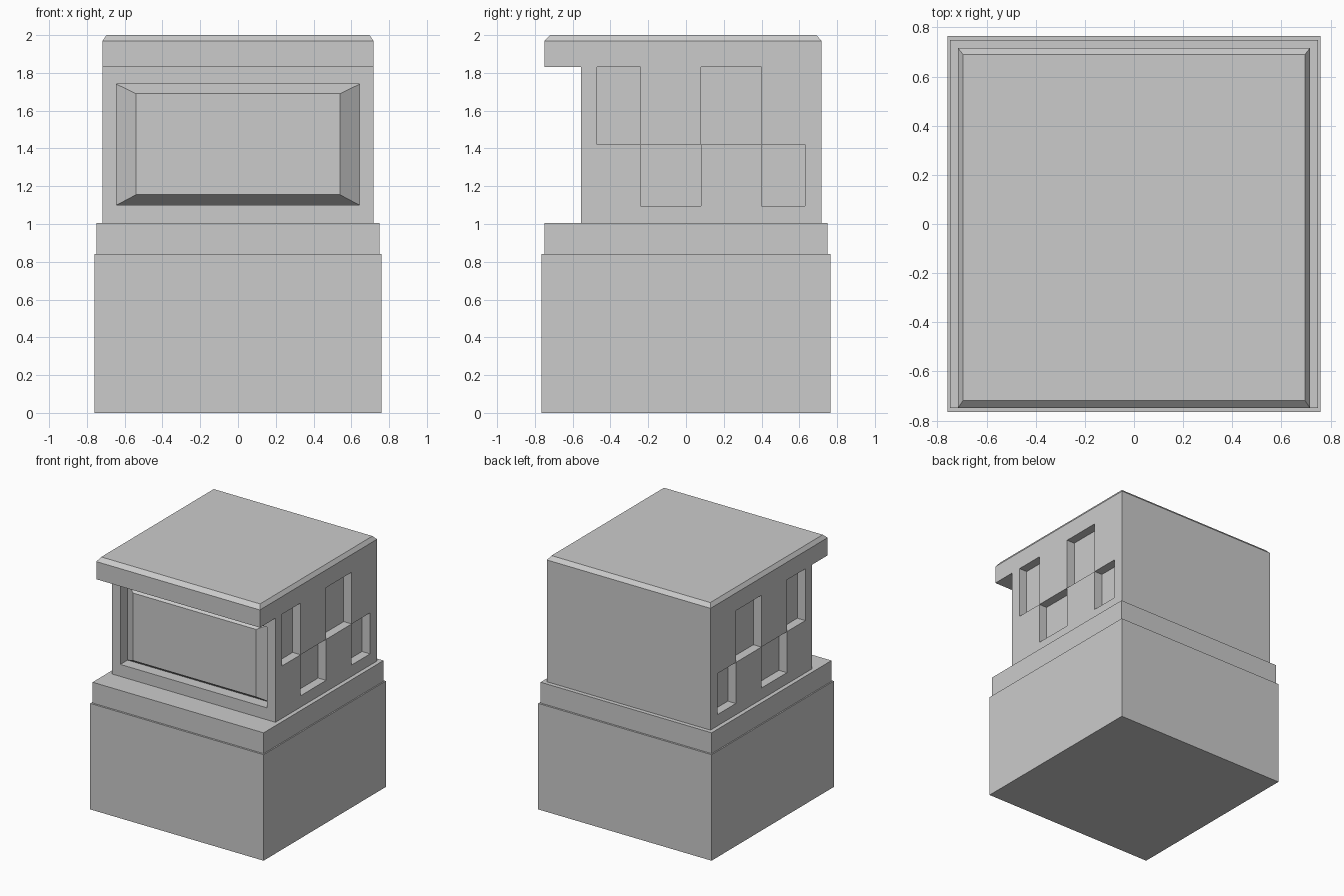
import bpy, bmesh
from mathutils import Matrix, Vector

if "Cube" in bpy.data.objects:
    bpy.data.objects.remove(bpy.data.objects["Cube"])


def finish(bm, name):
    bmesh.ops.recalc_face_normals(bm, faces=bm.faces[:])
    mesh = bpy.data.meshes.new(name)
    bm.to_mesh(mesh)
    bm.free()
    obj = bpy.data.objects.new(name, mesh)
    bpy.context.collection.objects.link(obj)
    return obj


def box(name, half_x, half_y, z0, z1):
    bm = bmesh.new()
    size = Matrix.Diagonal((2 * half_x, 2 * half_y, z1 - z0, 1))
    bmesh.ops.create_cube(bm, size=1, matrix=Matrix.Translation((0, 0, (z0 + z1) / 2)) @ size)
    return finish(bm, name)


# Stepped base
box("base", 0.76, 0.765, 0, 0.84)
box("base_collar", 0.75, 0.75, 0.84, 1.005)

# Cabin and overhanging roof: an L-shaped side grid, with cells for the windows
HX, FRONT = 0.717, -0.555
ys = [-0.75, FRONT, -0.47, -0.24, 0.08, 0.40, 0.63, 0.717]
zs = [1.005, 1.095, 1.42, 1.83, 1.97, 2.0]
WINDOWS = {(2, 2), (4, 2), (3, 1), (5, 1)}
solid = {(i, j) for i in range(len(ys) - 1) for j in range(len(zs) - 1) if i > 0 or j >= 3}

bm = bmesh.new()
windows, front = [], []


def face(points):
    return bm.faces.new([bm.verts.new(p) for p in points])


for i, j in sorted(solid):
    corners = [(ys[i], zs[j]), (ys[i + 1], zs[j]), (ys[i + 1], zs[j + 1]), (ys[i], zs[j + 1])]
    for x in (-HX, HX):
        f = face([(x, y, z) for y, z in corners])
        if (i, j) in WINDOWS:
            windows.append((f, x))
    # outer skin wherever a cell has no neighbour
    for k, (di, dj) in enumerate([(0, -1), (1, 0), (0, 1), (-1, 0)]):
        if (i + di, j + dj) not in solid:
            a, b = corners[k], corners[(k + 1) % 4]
            f = face([(-HX, *a), (HX, *a), (HX, *b), (-HX, *b)])
            if a[0] == b[0] == FRONT:
                front.append(f)
bmesh.ops.remove_doubles(bm, verts=bm.verts[:], dist=1e-4)

# Chamfered roof edge
for v in bm.verts:
    if v.co.z > 1.99:
        v.co.x *= 0.696 / HX
        v.co.y = max(-0.718, min(0.69, v.co.y))

# Sunken side windows
for f, x in windows:
    new = bmesh.ops.extrude_discrete_faces(bm, faces=[f])["faces"][0]
    for v in new.verts:
        v.co.x -= 0.07 if x > 0 else -0.07

# Front recess with a bevelled raised panel inside it
pane = bmesh.ops.dissolve_faces(bm, faces=front)["region"][0]
x0, x1, z0, z1 = -HX, HX, 1.005, 1.83
for nx, nz0, nz1, y in [(0.643, 1.10, 1.74, FRONT), (0.643, 1.10, 1.74, FRONT + 0.09),
                        (0.54, 1.155, 1.69, FRONT + 0.01)]:
    pane = bmesh.ops.extrude_discrete_faces(bm, faces=[pane])["faces"][0]
    for v in pane.verts:
        t = (v.co.z - z0) / (z1 - z0)
        v.co = Vector((v.co.x / x1 * nx, y, nz0 + t * (nz1 - nz0)))
    x1, z0, z1 = nx, nz0, nz1
finish(bm, "cabin")
